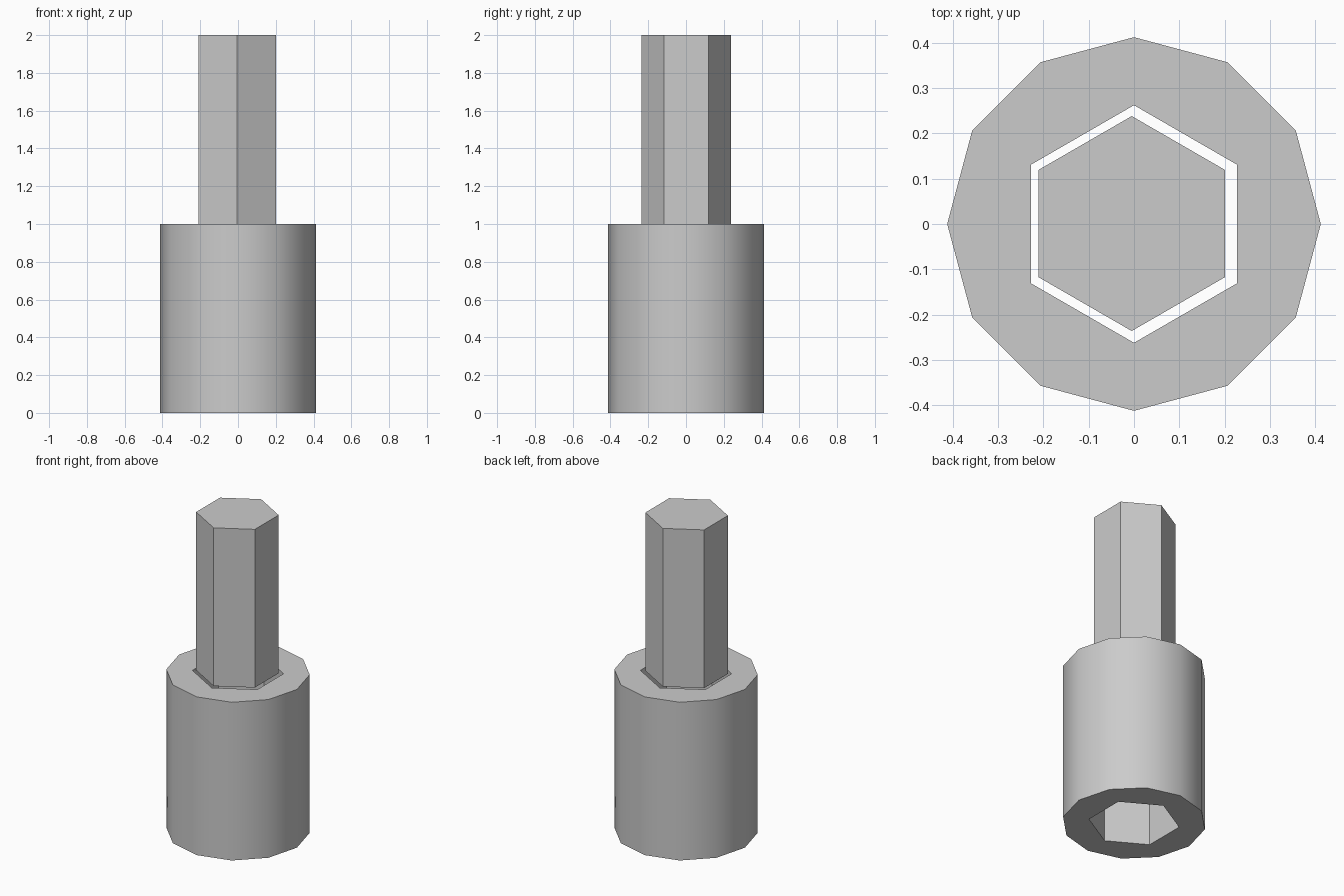
import bpy, bmesh, math

if "Cube" in bpy.data.objects:
    bpy.data.objects.remove(bpy.data.objects["Cube"])

grey = bpy.data.materials.new("plain grey")
grey.diffuse_color = (0.6, 0.6, 0.6, 1)
grey.use_nodes = True
grey.node_tree.nodes["Principled BSDF"].inputs["Base Color"].default_value = grey.diffuse_color


def make_object(name, bm):
    bmesh.ops.recalc_face_normals(bm, faces=bm.faces[:])
    mesh = bpy.data.meshes.new(name)
    bm.to_mesh(mesh)
    bm.free()
    mesh.materials.append(grey)
    obj = bpy.data.objects.new(name, mesh)
    bpy.context.collection.objects.link(obj)
    return obj


def ring(bm, radius, z):
    """Twelve vertices; radius is a function of the step index."""
    return [bm.verts.new((radius(i) * math.cos(math.radians(30 * i)),
                          radius(i) * math.sin(math.radians(30 * i)), z))
            for i in range(12)]


# Twelve-sided sleeve with a hexagonal through hole
OUTER, HOLE = 0.412, 0.262
outer_r = lambda i: OUTER
hole_r = lambda i: HOLE if i % 2 else HOLE * math.cos(math.radians(30))
bm = bmesh.new()
loops = [ring(bm, outer_r, 0), ring(bm, outer_r, 1),
         ring(bm, hole_r, 1), ring(bm, hole_r, 0)]
for k in range(4):
    a, b = loops[k], loops[(k + 1) % 4]
    for i in range(12):
        j = (i + 1) % 12
        bm.faces.new((a[i], a[j], b[j], b[i]))
sleeve = make_object("socket_sleeve", bm)
bpy.context.view_layer.objects.active = sleeve
sleeve.select_set(True)
bpy.ops.object.shade_smooth_by_angle(angle=math.radians(40))

# Hexagonal shaft standing above the hole
bm = bmesh.new()
pts = [(0.237 * math.cos(math.radians(30 + 60 * i)) - 0.005,
        0.237 * math.sin(math.radians(30 + 60 * i)) + 0.001) for i in range(6)]
base = bm.faces.new([bm.verts.new((x, y, 1)) for x, y in pts])
top = bm.faces.new([bm.verts.new((x, y, 2)) for x, y in pts])
b, t = base.verts[:], top.verts[:]
for i in range(6):
    j = (i + 1) % 6
    bm.faces.new((b[i], b[j], t[j], t[i]))
make_object("hex_shaft", bm)
